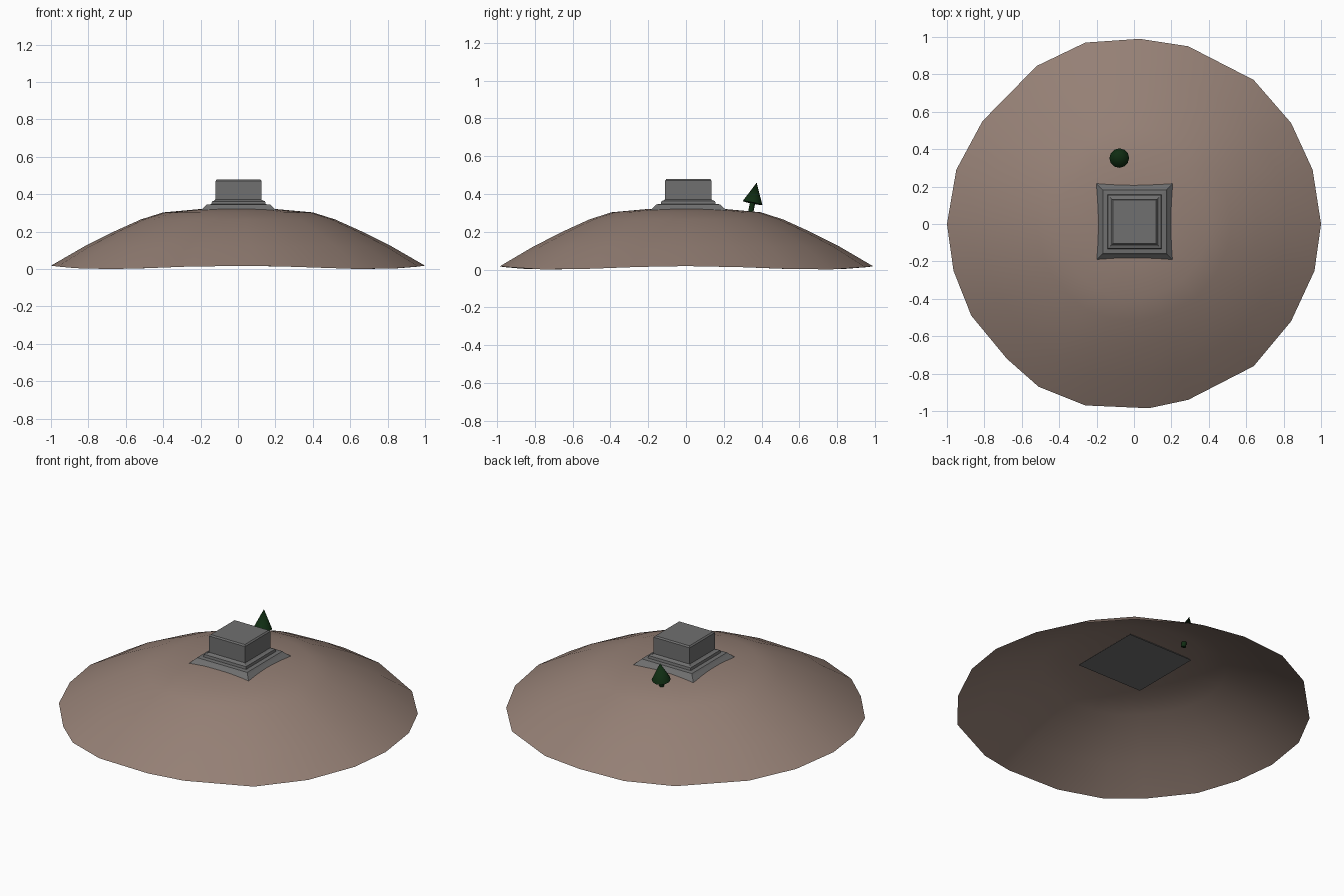
import bpy, bmesh, math
from mathutils import Vector

if "Cube" in bpy.data.objects:
    bpy.data.objects.remove(bpy.data.objects["Cube"])


def material(name, rgb):
    m = bpy.data.materials.new(name)
    m.diffuse_color = (*rgb, 1)
    m.use_nodes = True
    m.node_tree.nodes["Principled BSDF"].inputs["Base Color"].default_value = m.diffuse_color
    return m


EARTH = material("brown earth", (0.30, 0.215, 0.178))
STONE = material("grey stone", (0.16, 0.16, 0.16))
PINE = material("dark green", (0.005, 0.026, 0.006))


def loft(name, rings, mat, cap_start=True, cap_end=True, smooth=None):
    """Skin a stack of equal-length rings; a one-point ring makes a tip."""
    bm = bmesh.new()
    rows = [[bm.verts.new(p) for p in ring] for ring in rings]
    for a, b in zip(rows, rows[1:]):
        n = len(a)
        for i in range(n):
            j = (i + 1) % n
            if len(b) == 1:
                bm.faces.new((a[i], a[j], b[0]))
            else:
                bm.faces.new((a[i], a[j], b[j], b[i]))
    if cap_start:
        bm.faces.new(rows[0][::-1])
    if cap_end and len(rows[-1]) > 2:
        bm.faces.new(rows[-1])
    me = bpy.data.meshes.new(name)
    bm.to_mesh(me)
    bm.free()
    me.materials.append(mat)
    ob = bpy.data.objects.new(name, me)
    bpy.context.collection.objects.link(ob)
    if smooth:
        bpy.ops.object.select_all(action='DESELECT')
        ob.select_set(True)
        bpy.context.view_layer.objects.active = ob
        bpy.ops.object.shade_smooth_by_angle(angle=math.radians(smooth))
    return ob


# Hill: irregular outline shrunk ring by ring up an open dome
outline = [(1, 0), (.955, .29), (.84, .54), (.64, .77), (.29, .95), (.03, .99),
           (-.26, .97), (-.52, .845), (-.81, .55), (-.95, .29), (-1, 0),
           (-.965, -.25), (-.87, -.49), (-.68, -.72), (-.51, -.87),
           (-.26, -.97), (.08, -.985), (.29, -.94), (.64, -.76),
           (.84, -.52), (.965, -.25)]
profile = [(.82, .122), (.66, .202), (.52, .265), (.40, .303), (.20, .321)]
rim = [(x, y, .009 + .009 * math.cos(4 * math.atan2(y, x))) for x, y in outline]
hill_rings = [rim] + [[(x * r, y * r, z) for x, y in outline] for r, z in profile]
loft("hill", hill_rings + [[(0, 0, .325)]], EARTH, cap_start=False, smooth=40)


# Stone monument: flared skirt, stepped plinth and block with bevelled top
def square(h, z, cy=.012):
    return [(sx * h + .003, sy * h + cy, z)
            for sx, sy in ((-1, -1), (1, -1), (1, 1), (-1, 1))]


steps = [(.222, .295), (.178, .336), (.170, .345), (.145, .347), (.142, .362),
         (.130, .366), (.122, .372), (.122, .472), (.115, .480)]
loft("stone_monument", [square(h, z) for h, z in steps], STONE)

# Tree: leaning outward along the hill slope
foot = Vector((-.074, .338, .280))
tip = Vector((-.086, .374, .460))
axis = tip - foot
side = axis.cross(Vector((0, 1, 0))).normalized()
other = axis.normalized().cross(side)


def tree_ring(t, r, n=12):
    return [foot + axis * t + side * r * math.cos(k * math.tau / n)
            + other * r * math.sin(k * math.tau / n) for k in range(n)]


loft("tree_trunk", [tree_ring(0, .014), tree_ring(.45, .014)], PINE, smooth=40)
loft("tree_foliage", [tree_ring(.40, .053), [tip]], PINE, smooth=40)
